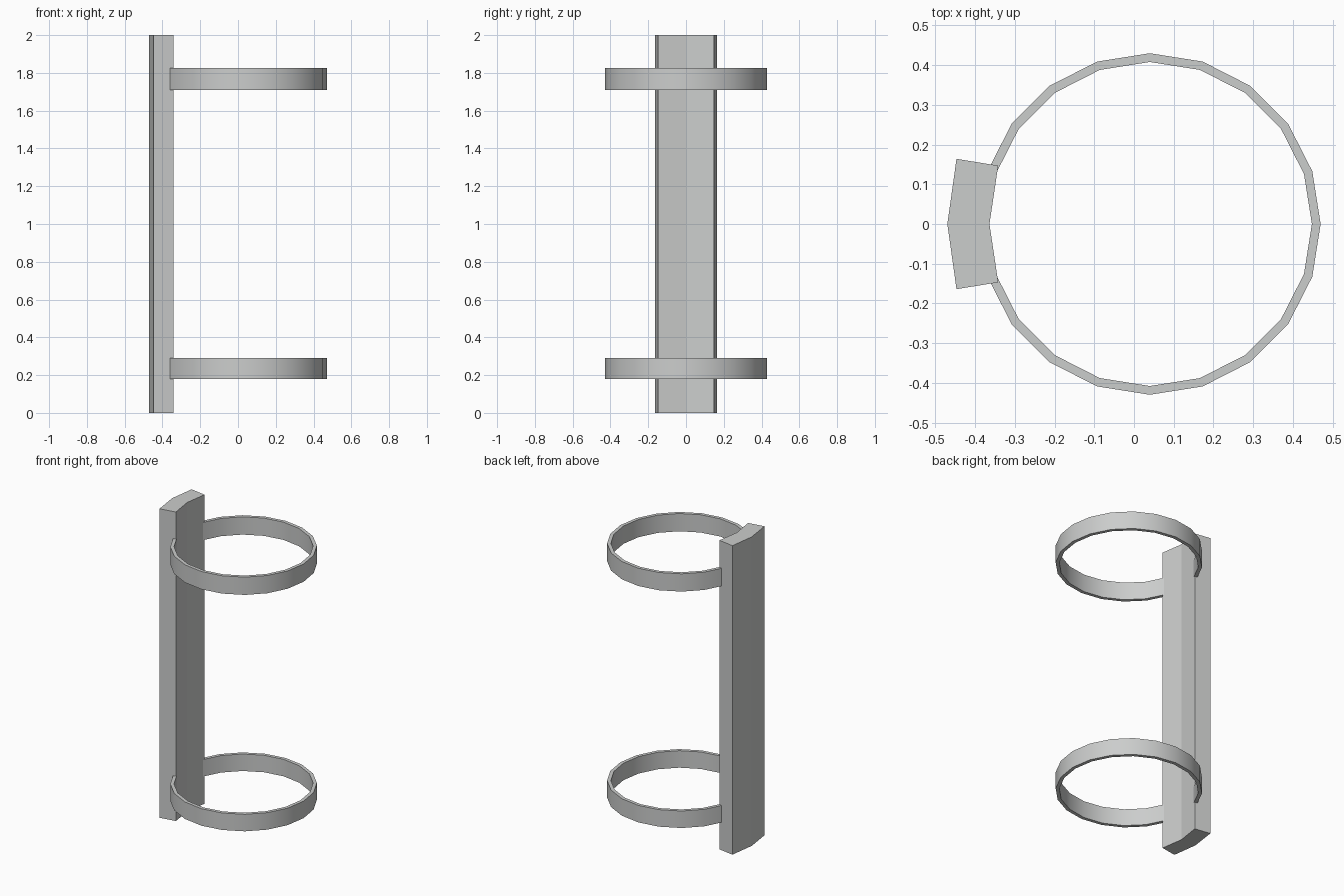
import bpy, bmesh, math

if "Cube" in bpy.data.objects:
    bpy.data.objects.remove(bpy.data.objects["Cube"])

grey = bpy.data.materials.new("light_grey")
grey.diffuse_color = (0.6, 0.61, 0.605, 1)
grey.use_nodes = True
grey.node_tree.nodes["Principled BSDF"].inputs["Base Color"].default_value = grey.diffuse_color

CX, SIDES = 0.04, 20


def extrude_profile(name, quads, z0, z1):
    """Extrude a strip of plan-view quads between two heights."""
    bm = bmesh.new()
    faces = [bm.faces.new([bm.verts.new((x, y, z0)) for x, y in q]) for q in quads]
    bmesh.ops.remove_doubles(bm, verts=bm.verts, dist=1e-5)
    res = bmesh.ops.extrude_face_region(bm, geom=bm.faces[:], use_keep_orig=True)
    for v in res["geom"]:
        if isinstance(v, bmesh.types.BMVert):
            v.co.z = z1
    bmesh.ops.recalc_face_normals(bm, faces=bm.faces)
    mesh = bpy.data.meshes.new(name)
    bm.to_mesh(mesh)
    bm.free()
    mesh.materials.append(grey)
    ob = bpy.data.objects.new(name, mesh)
    bpy.context.collection.objects.link(ob)
    return ob


def polar(r, i):
    a = 2 * math.pi * i / SIDES
    return (CX + r * math.cos(a), r * math.sin(a))


# Upright back plate, bent along its centre line
extrude_profile("back_plate", [
    [(-0.47, 0), (-0.364, 0), (-0.342, s * 0.147), (-0.447, s * 0.164)]
    for s in (1, -1)], 0, 2)

# Two hoops whose ends are sunk into the plate
R_OUT, R_IN = 0.43, 0.408
for name, z0, z1 in (("lower_hoop", 0.18, 0.29), ("upper_hoop", 1.71, 1.825)):
    quads = [[polar(R_IN, i), polar(R_OUT, i), polar(R_OUT, i + 1), polar(R_IN, i + 1)]
             for i in range(-9, 9)]
    hoop = extrude_profile(name, quads, z0, z1)
    bpy.ops.object.select_all(action="DESELECT")
    hoop.select_set(True)
    bpy.context.view_layer.objects.active = hoop
    bpy.ops.object.shade_smooth_by_angle(angle=math.radians(30))
